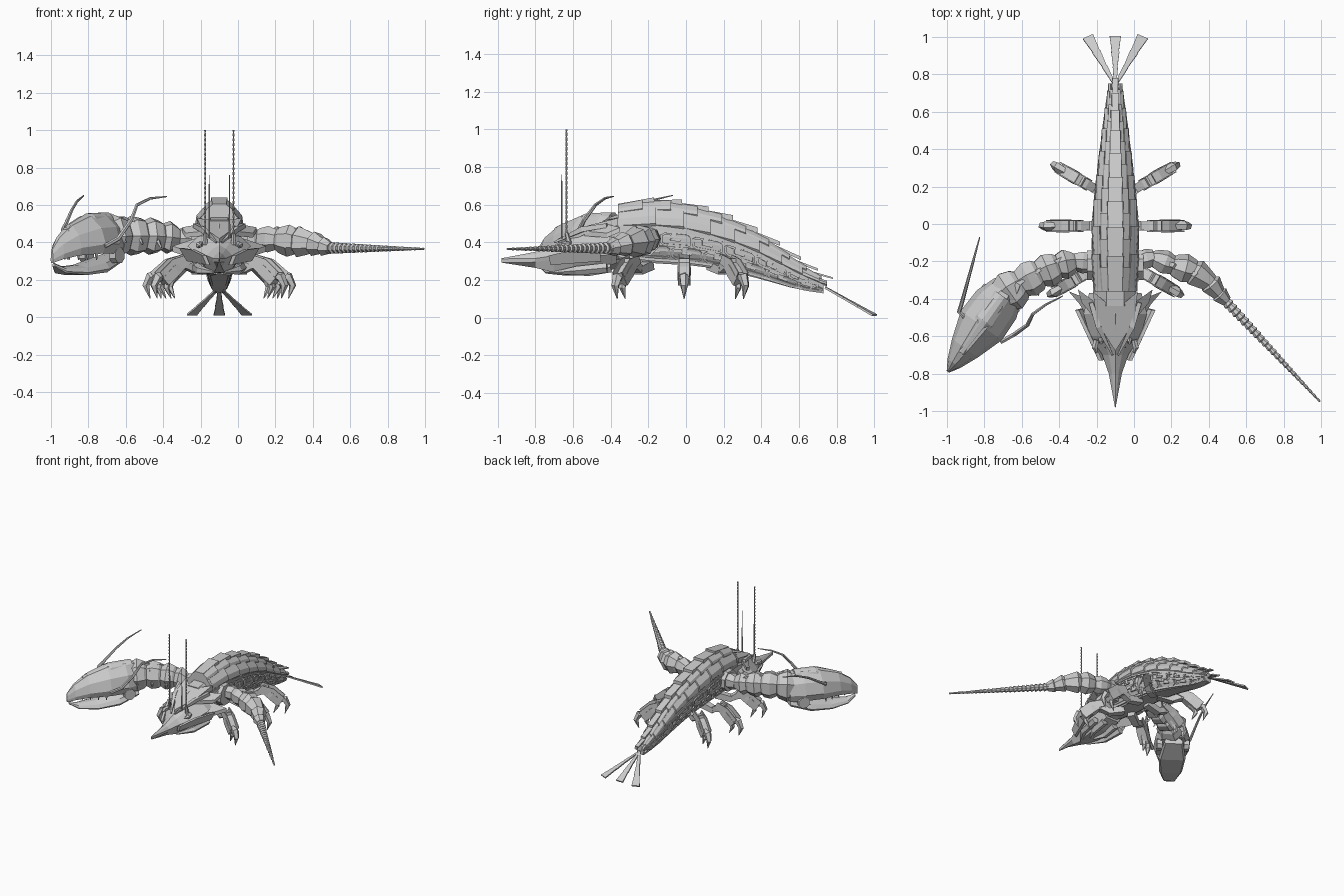
import bpy, bmesh
from math import sin, cos, pi, radians
from mathutils import Vector as V

if "Cube" in bpy.data.objects:
    bpy.data.objects.remove(bpy.data.objects["Cube"])

CX = -0.1   # symmetry plane of the body


def mesh(name, verts, faces):
    bm = bmesh.new()
    vs = [bm.verts.new(v) for v in verts]
    for f in faces:
        bm.faces.new([vs[i] for i in f])
    bmesh.ops.recalc_face_normals(bm, faces=bm.faces)
    me = bpy.data.meshes.new(name)
    bm.to_mesh(me)
    bm.free()
    ob = bpy.data.objects.new(name, me)
    bpy.context.collection.objects.link(ob)
    return ob


def loft(name, rings):
    n, m = len(rings[0]), len(rings)
    faces = [(a * n + i, a * n + (i + 1) % n, (a + 1) * n + (i + 1) % n, (a + 1) * n + i)
             for a in range(m - 1) for i in range(n)]
    faces += [tuple(range(n))[::-1], tuple(range((m - 1) * n, m * n))]
    return mesh(name, [p for r in rings for p in r], faces)


def tube(name, pts, radii, sides=6, squash=1.0):
    """Tapered tube on a path; squash scales the height of the section."""
    pts = [V(p) for p in pts]
    rings, side = [], None
    for i, p in enumerate(pts):
        t = (pts[min(i + 1, len(pts) - 1)] - pts[max(i - 1, 0)]).normalized()
        if side is None:
            side = t.cross(V((0, 0, 1)) if abs(t.z) < 0.95 else V((0, 1, 0)))
        side = (side - t * side.dot(t)).normalized()
        up = side.cross(t)
        ang = [2 * pi * (k + 0.5) / sides for k in range(sides)]
        rings.append([p + (side * cos(a) + up * sin(a) * squash) * radii[i] for a in ang])
    return loft(name, rings)


def plate(name, outline, thick):
    """Flat plate from an outline, thickened along a vector."""
    o = [V(p) for p in outline]
    return loft(name, [o, [p + V(thick) for p in o]])


def lerp(table, x):
    for a, b in zip(table, table[1:]):
        if x <= b[0]:
            k = max(0, (x - a[0]) / (b[0] - a[0]))
            return [p + (q - p) * k for p, q in zip(a, b)][1:]
    return table[-1][1:]


# Body: y, half width, top z, bottom z; section: width and height fractions
BODY = [(-0.37, .105, .60, .31), (-.15, .11, .625, .28), (0, .11, .60, .275), (.2, .093, .535, .25),
        (.4, .07, .435, .20), (.6, .046, .29, .145), (.74, .026, .195, .13)]
PROF = [(.34, 1), (.64, .92), (.7, .86), (1, .74), (1.06, .62), (1.08, .45), (1, .22), (.62, .02)]
FLANK = [(v, u) for u, v in PROF[::-1]]


def at(y, u, v, s=1, grow=0.0):
    w, t, b = lerp(BODY, y)
    return V((CX + s * (w * u + grow * min(1, u)), y, b + (t - b) * v + grow * v))


ys = [-.36 + 1.09 * i / 12 for i in range(13)]
loft("body_core", [[at(y, u, v) for u, v in PROF] + [at(y, u, v, -1) for u, v in PROF[::-1]] for y in ys])

# Overlapping armour: keel, shoulder and flank rows, staggered
edges = [-.36, -.2, -.05, .09, .22, .35, .47, .58, .67, .75]
for i, (y0, y1) in enumerate(zip(edges, edges[1:])):
    rings = []
    for y, g, dy in ((y0, .004, 0), (y1, .02, .03)):
        r = [at(y, u, v, 1, g) for u, v in ((.34, 1), (.36, .9))]
        r += [at(y, u, v, -1, g) for u, v in ((.36, .9), (.34, 1))]
        rings.append([p + V((0, dy, 0)) for p in r])
    loft("keel_plate", rings)
    for s in (1, -1):
        for row, pts, sh in (("shoulder_plate", PROF[0:3], -.05), ("flank_plate", PROF[2:5], .02)):
            rings = []
            for y, g in ((y0 + sh, .001), (y1 + sh + .02, .012)):
                y = max(-.36, min(.75, y))
                rings.append([at(y, u, v, s, g) for u, v in pts] +
                             [at(y, u * .9, v - .06, s, 0) for u, v in pts[::-1]])
            loft(row, rings)

# Raised channel loops and rails along the flanks
for s in (1, -1):
    for v in (.56, .07):
        tube("side_rail", [at(y, lerp(FLANK, v)[0], v, s) for y in ys], [.009] * 13, 4)
    for row, (va, vb) in enumerate(((.32, .49), (.12, .28))):
        for k in range(6):
            a = -.3 + k * .17 + row * .06
            b = min(a + .15, .72)
            vm = (va + vb) / 2
            loop = [(b - .05, vm), (a + .05, vm), (a + .05, vb), (a + .015, vb), (a, vb - .03), (a, va + .03),
                    (a + .015, va), (b - .015, va), (b, va + .03), (b, vb - .03), (b - .015, vb), (a + .08, vb)]
            tube("side_channel", [at(y, lerp(FLANK, v)[0], v, s, .002) for y, v in loop], [.009] * 12, 4)

# Tail fan: three hinged blades
for a in (-34, 0, 34):
    d = V((sin(radians(a)), 1, -.56))
    n = V((cos(radians(a * .7)), -sin(radians(a * .7)), 0))
    for s0, s1, w0, w1 in ((0, .1, .006, .014), (.095, .18, .011, .022), (.175, .262, .018, .03)):
        o = V((CX, .738, .155))
        plate("tail_blade", [o + d * s0 - n * w0, o + d * s0 + n * w0, o + d * s1 + n * w1,
                             o + d * s1 - n * w1], (0, .004, .01))

# Head hood and rostrum: y, half width, ridge z, side z, bottom z
HEAD = [(-.37, .14, .50, .40, .29), (-.48, .17, .50, .38, .25), (-.6, .135, .45, .35, .235),
        (-.7, .07, .385, .33, .24), (-.8, .035, .35, .315, .265), (-.98, .002, .316, .313, .31)]
loft("head_hood", [[V((CX + u * w, y, z)) for u, z in
                    ((0, r), (.5, r - (r - m) * .35), (1, m), (.85, m - .02), (.4, b), (-.4, b),
                     (-.85, m - .02), (-1, m), (-.5, r - (r - m) * .35))] for y, w, r, m, b in HEAD])
tube("neck", [(CX, -.42, .41), (CX, -.3, .43)], [.12, .12], 8, 1.0)
plate("brow_crest", [(CX - .12, -.36, .53), (CX - .05, -.42, .52), (CX + .05, -.42, .52),
                     (CX + .12, -.36, .53), (CX + .1, -.52, .49), (CX, -.68, .42), (CX - .1, -.52, .49)], (0, 0, -.04))
for s in (1, -1):
    P = lambda x, y, z: V((CX + s * x, y, z))
    plate("head_horn", [P(.09, -.43, .5), P(.2, -.35, .48), P(.18, -.42, .45), P(.08, -.54, .46)], (0, 0, -.025))
    plate("rear_frill", [P(.1, -.42, .43), P(.25, -.36, .38), P(.19, -.43, .36), P(.12, -.55, .37)], (0, 0, -.03))
    plate("cheek_plate", [P(.215, -.46, .37), P(.175, -.45, .30), P(.07, -.72, .28), P(.09, -.73, .33),
                          P(.15, -.6, .36)], (-s * .02, 0, 0))
    tube("brow_ridge", [P(.13, -.42, .49), P(.09, -.55, .47), P(.015, -.7, .4)], [.016, .02, .006], 4)
    tube("eye", [P(.1, -.62, .39), P(.11, -.66, .385), P(.1, -.69, .38)], [.016, .018, .005], 6)
    tube("mandible", [P(.12, -.42, .265), P(.1, -.58, .25), P(.03, -.7, .24)], [.028, .025, .006], 5)
    tube("jaw_palp", [P(.05, -.4, .27), P(.05, -.52, .245), P(.015, -.6, .235)], [.03, .025, .008], 5)
    # Upright feelers
    n = 45
    tube("long_feeler", [P(.076, -.635, .42 + .58 * i / n) for i in range(n + 1)],
         [.006 if i % 2 else .0035 for i in range(n + 1)], 6)
    tube("short_feeler", [P(.054, -.66, .42), P(.054, -.66, .6), P(.054, -.66, .76)], [.005, .004, .0025], 5)
    tube("feeler_base", [P(.076, -.62, .39), P(.076, -.635, .45)], [.016, .01], 6)

    # Walking legs in a local (outward, height) plane
    for hx, hy, ang in ((.06, .16, 30), (.08, -.01, 0), (.08, -.22, -30)):
        c, q = cos(radians(ang)), sin(radians(ang))
        L = lambda r, z, o=0: P(hx + r * c - o * q, hy + r * q + o * c, z)
        tube("leg_hip", [L(-.05, .28), L(.07, .25)], [.04, .034], 4, .9)
        tube("leg_thigh", [L(.05, .25), L(.11, .28), L(.17, .29)], [.03, .036, .04], 4, .9)
        tube("leg_shin", [L(.12, .3), L(.19, .25), L(.255, .19)], [.036, .05, .046], 4, .8)
        for o in (-.032, .032):
            plate("leg_guard", [L(.09, .29, o), L(.12, .335, o), L(.21, .31, o), L(.29, .24, o),
                                L(.25, .19, o), L(.18, .25, o)], L(0, 0, -o / 5) - L(0, 0))
        tube("outer_claw", [L(.24, .22), L(.29, .215), L(.312, .17), L(.29, .1)], [.022, .028, .02, .002], 5)
        tube("inner_claw", [L(.19, .23), L(.225, .2), L(.235, .16), L(.205, .1)], [.018, .022, .017, .002], 5)

# Shoulder block
tube("shoulder_block", [(CX - .15, -.22, .41), (CX + .15, -.22, .41)], [.085, .085], 8)


def armour(name, path):
    """Overlapping flared sleeves along (x, y, z, radius) points."""
    for a, b in zip(path, path[1:]):
        p, q = V(a[:3]), V(b[:3])
        d = q - p
        tube(name, [p - d * .12, p + d * .2, p + d * .65, q + d * .12],
             [a[3] * .65, a[3] * 1.08, b[3] * 1.12, b[3] * .85], 7, 1.08)


# Heavy arm
armour("claw_arm", [(-.2, -.21, .42, .045), (-.31, -.2, .42, .055), (-.4, -.22, .43, .075),
                    (-.5, -.26, .435, .085), (-.6, -.31, .435, .09), (-.7, -.38, .43, .105)])
for x, y, z in ((-.43, -.2, .47), (-.53, -.25, .49), (-.62, -.31, .5)):
    tube("arm_rib", [(x + .05, y + .02, z + .01), (x, y - .01, z + .025), (x - .03, y - .09, z + .01),
                     (x + .02, y - .13, z - .1)], [.008, .02, .022, .005], 4)

# Giant claw: fraction along axis, half width, top z, bottom z
C0, CD, CN = V((-.67, -.34, 0)), V((-.325, -.45, 0)), V((.81, -.585, 0))


def jaw(name, rows):
    loft(name, [[C0 + CD * s + CN * (w * u) + V((0, 0, b + (t - b) * v)) for u, v in
                 ((.25, 1), (.8, .68), (1, .25), (.85, 0), (-.85, 0), (-1, .25), (-.8, .68), (-.25, 1))]
                for s, w, t, b in rows])


jaw("claw_upper", [(0, .09, .53, .34), (.2, .13, .55, .34), (.45, .135, .54, .34), (.72, .085, .49, .33),
                   (.9, .042, .425, .31), (1, .008, .36, .29)])
jaw("claw_lower", [(.02, .07, .35, .29), (.3, .1, .315, .24), (.6, .085, .28, .225), (.85, .045, .27, .235),
                   (.97, .008, .29, .27)])
jaw("claw_crest", [(.1, .05, .56, .5), (.4, .06, .555, .5), (.78, .03, .48, .42)])
for s in (1, -1):
    for k in range(4):
        f = .5 + k * .1
        p = C0 + CD * f + CN * s * (.095 - k * .02)
        tube("claw_tooth", [p + V((0, 0, .345)), p + V((0, 0, .305))], [.012, .002], 5)
    jp = C0 + CD * .18 + CN * s * .1
    tube("claw_hinge", [jp + V((0, 0, .33)) - CN * .02, jp + V((0, 0, .33)) + CN * .02], [.045, .045], 8)

# Curved whiskers on the claw
tube("outer_whisker", [(-.895, -.51, .46), (-.935, -.47, .47), (-.92, -.42, .5), (-.89, -.31, .57),
                       (-.86, -.2, .62), (-.825, -.07, .65)], [.012, .013, .011, .009, .007, .003], 6)
tube("inner_whisker", [(-.71, -.63, .38), (-.64, -.59, .42), (-.57, -.54, .52), (-.54, -.48, .6),
                       (-.47, -.43, .635), (-.38, -.385, .645)], [.012, .013, .011, .009, .007, .003], 6)

# Lighter arm with a segmented whip
armour("whip_arm", [(.02, -.2, .42, .045), (.1, -.18, .42, .05), (.2, -.22, .415, .06), (.31, -.25, .405, .073),
                    (.4, -.31, .395, .058), (.45, -.37, .38, .045), (.49, -.41, .37, .035)])
for x, y, z in ((.2, -.2, .45), (.32, -.25, .45)):
    tube("arm_rib", [(x - .05, y, z), (x + .01, y - .02, z + .02), (x + .06, y - .08, z - .03)], [.008, .02, .004], 4)
n, pts, rad = 24, [], []
for i in range(n):
    for k, r in ((0, .72), (.75, 1.05), (.98, .72)):
        f = (i + k) / n
        pts.append(V((.47, -.39, .37)).lerp(V((.995, -.95, .365)), f))
        rad.append(r * (.027 * (1 - f) + .006))
tube("whip", pts, rad, 8)
